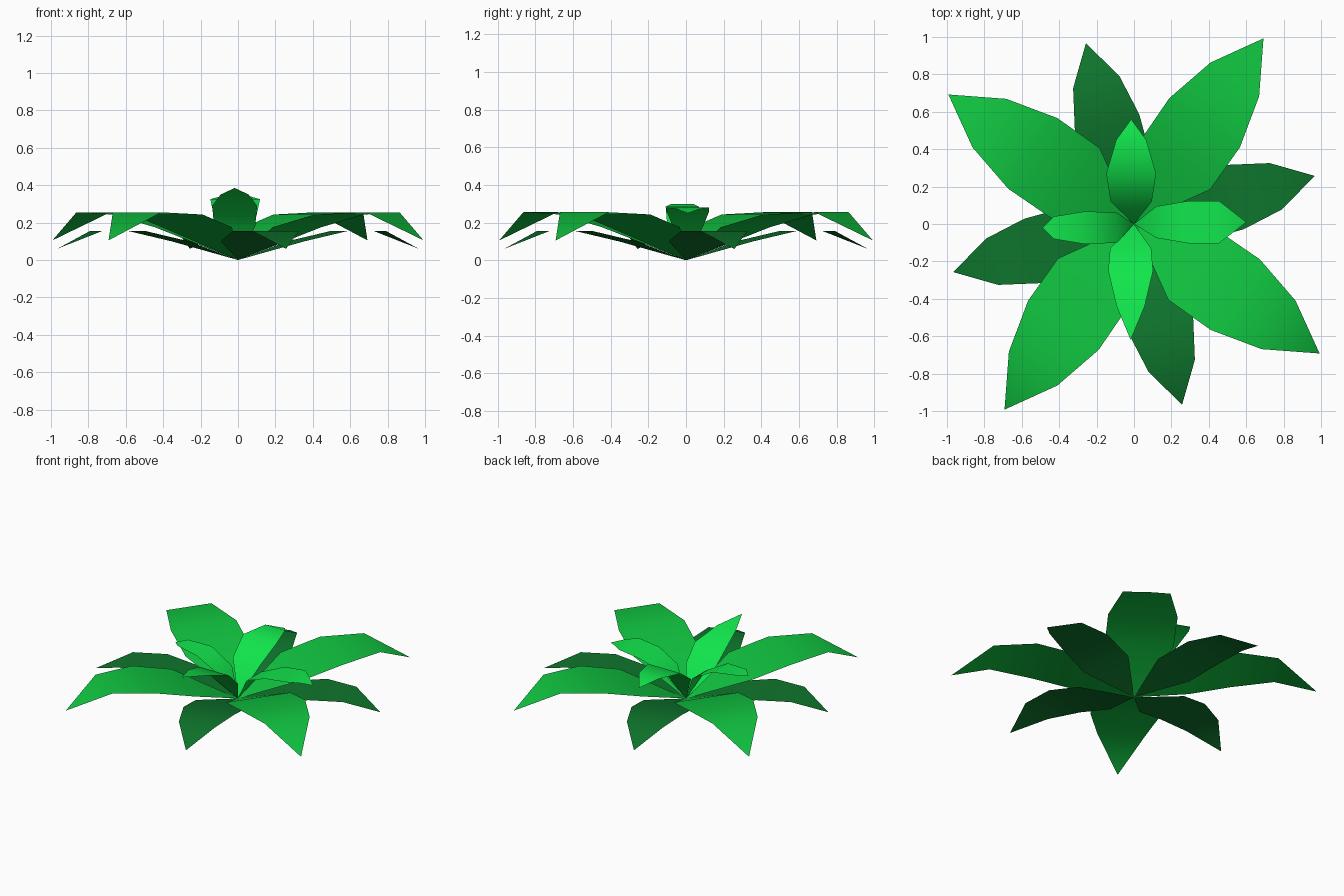
import bpy, math
from mathutils import Vector

if "Cube" in bpy.data.objects:
    bpy.data.objects.remove(bpy.data.objects["Cube"])


def material(name, rgb):
    m = bpy.data.materials.new(name)
    m.diffuse_color = (*rgb, 1)
    m.use_nodes = True
    m.node_tree.nodes["Principled BSDF"].inputs["Base Color"].default_value = m.diffuse_color
    return m


LIGHT = material("light_green", (0.0056, 0.79, 0.072))
MID = material("mid_green", (0.0052, 0.55, 0.051))
DARK = material("dark_green", (0.0045, 0.18, 0.026))


# A leaf is a strip of quads: rows are (distance out, height, half width),
# starting at a point on the origin and ending in a pointed tip.
def leaf(name, angle, rows, mat, shift=0.0):
    a = math.radians(angle)
    out = Vector((math.cos(a), math.sin(a), 0))
    side = Vector((-math.sin(a), math.cos(a), 0))
    verts, faces = [Vector((0, 0, 0))], []
    for r, z, w in rows[:-1]:
        mid = out * r + side * shift + Vector((0, 0, z))
        verts += [mid - side * w, mid + side * w]
    r, z, _ = rows[-1]
    verts.append(out * r + side * shift + Vector((0, 0, z)))
    faces.append((0, 1, 2))
    n = len(rows) - 1
    for i in range(n - 1):
        k = 1 + 2 * i
        faces.append((k, k + 2, k + 3, k + 1))
    faces.append((2 * n - 1, 2 * n + 1, 2 * n))
    me = bpy.data.meshes.new(name)
    me.from_pydata([tuple(v) for v in verts], [], faces)
    me.materials.append(mat)
    for p in me.polygons:
        p.use_smooth = True
    me.update()
    ob = bpy.data.objects.new(name, me)
    bpy.context.collection.objects.link(ob)
    return ob


# Large mid leaves and low dark leaves, four of each
large = [(0.383, 0.175, 0.228), (0.66, 0.243, 0.23), (0.943, 0.255, 0.158), (1.21, 0.105, 0)]
low = [(0.32, 0.10, 0.18), (0.56, 0.155, 0.178), (0.785, 0.155, 0.128), (1.0, 0.06, 0)]
for i in range(4):
    leaf(f"large_leaf_{i + 1}", 55.1 + 90 * i, large, MID)
    leaf(f"low_leaf_{i + 1}", 14.9 + 90 * i, low, DARK)

# Small bright leaves in the middle, each a little different
leaf("inner_leaf_right", 0,
     [(0.12, 0.19, 0.085), (0.29, 0.26, 0.113), (0.455, 0.28, 0.113), (0.53, 0.27, 0.055), (0.60, 0.25, 0)],
     LIGHT, 0.01)
leaf("inner_leaf_back", 90,
     [(0.12, 0.22, 0.11), (0.27, 0.325, 0.133), (0.45, 0.34, 0.08), (0.56, 0.295, 0)],
     LIGHT, 0.015)
leaf("inner_leaf_left", 180,
     [(0.09, 0.19, 0.08), (0.26, 0.285, 0.088), (0.43, 0.298, 0.06), (0.49, 0.286, 0)],
     LIGHT, 0.02)
leaf("inner_leaf_front", 270,
     [(0.13, 0.18, 0.11), (0.25, 0.29, 0.12), (0.44, 0.35, 0.075), (0.62, 0.385, 0)],
     LIGHT, -0.018)
